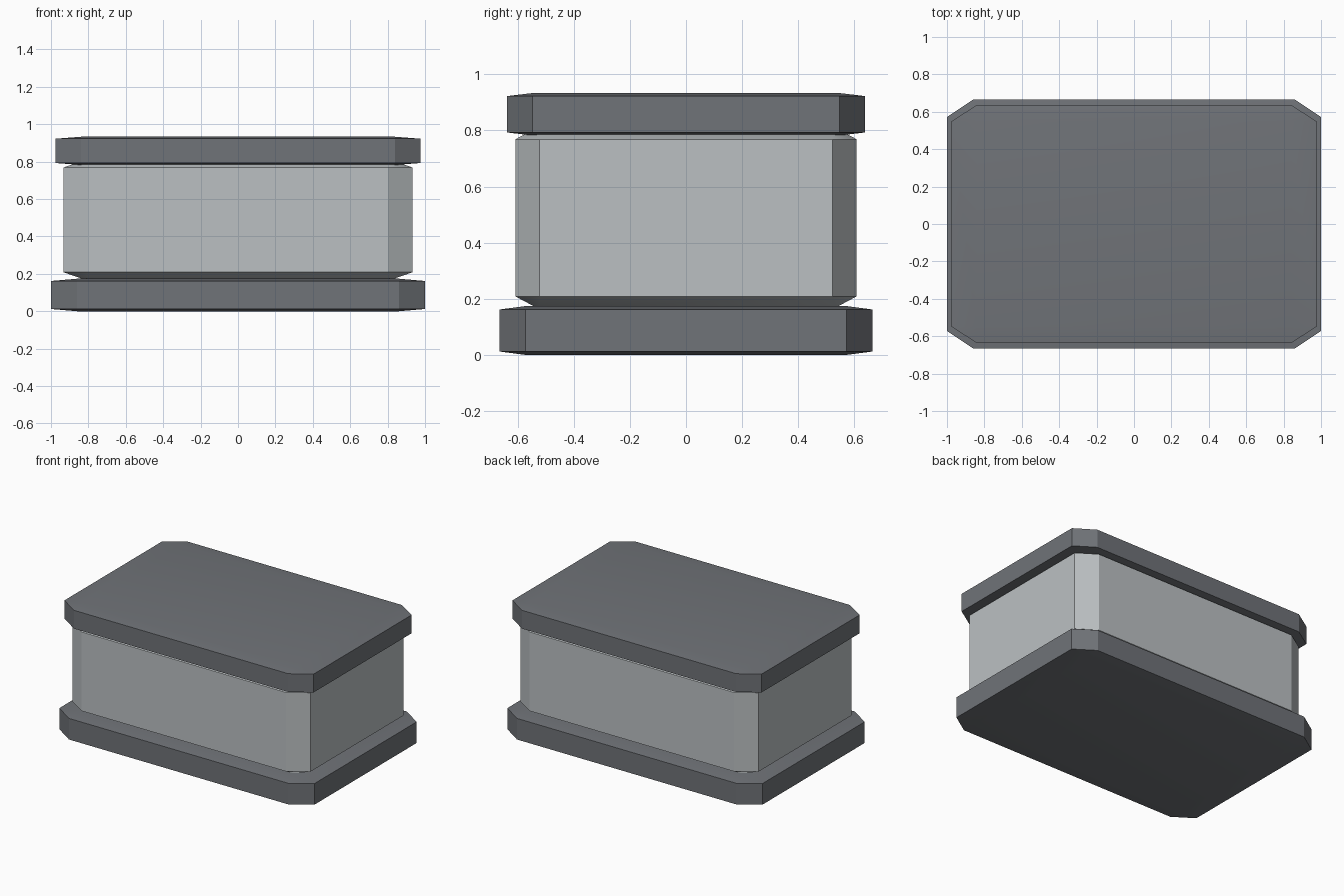
import bpy
import bmesh
from mathutils import Vector

default = bpy.data.objects.get("Cube")
if default:
    bpy.data.objects.remove(default, do_unlink=True)


def make_material(name, rgb):
    mat = bpy.data.materials.new(name)
    mat.use_nodes = True
    colour = (*rgb, 1.0)
    mat.diffuse_color = colour
    mat.node_tree.nodes["Principled BSDF"].inputs["Base Color"].default_value = colour
    return mat


def bevelled_block(name, half_x, half_y, bottom, top, mat):
    """Unit cube bevelled first, then stretched, so the bevel scales with each axis."""
    bm = bmesh.new()
    bmesh.ops.create_cube(bm, size=1)
    bmesh.ops.bevel(bm, geom=bm.edges[:], offset=0.07, offset_type='OFFSET',
                    segments=1, profile=0.5, affect='EDGES')
    bmesh.ops.scale(bm, vec=Vector((2 * half_x, 2 * half_y, top - bottom)), verts=bm.verts)
    bmesh.ops.translate(bm, vec=Vector((0, 0, (bottom + top) / 2)), verts=bm.verts)
    bmesh.ops.recalc_face_normals(bm, faces=bm.faces)
    mesh = bpy.data.meshes.new(name)
    bm.to_mesh(mesh)
    bm.free()
    mesh.materials.append(mat)
    obj = bpy.data.objects.new(name, mesh)
    bpy.context.collection.objects.link(obj)
    # Soften only the very shallow top and bottom bevels
    bpy.ops.object.select_all(action='DESELECT')
    obj.select_set(True)
    bpy.context.view_layer.objects.active = obj
    bpy.ops.object.shade_smooth_by_angle()
    return obj


dark_grey = make_material("dark grey", (0.162, 0.172, 0.188))
light_grey = make_material("light grey", (0.50, 0.53, 0.545))

# Wide plinth, pale body sunk into both slabs, slightly narrower lid
bevelled_block("base", 1.0, 0.665, 0.0, 0.174, dark_grey)
bevelled_block("body", 0.933, 0.608, 0.163, 0.814, light_grey)
bevelled_block("lid", 0.977, 0.637, 0.782, 0.933, dark_grey)
